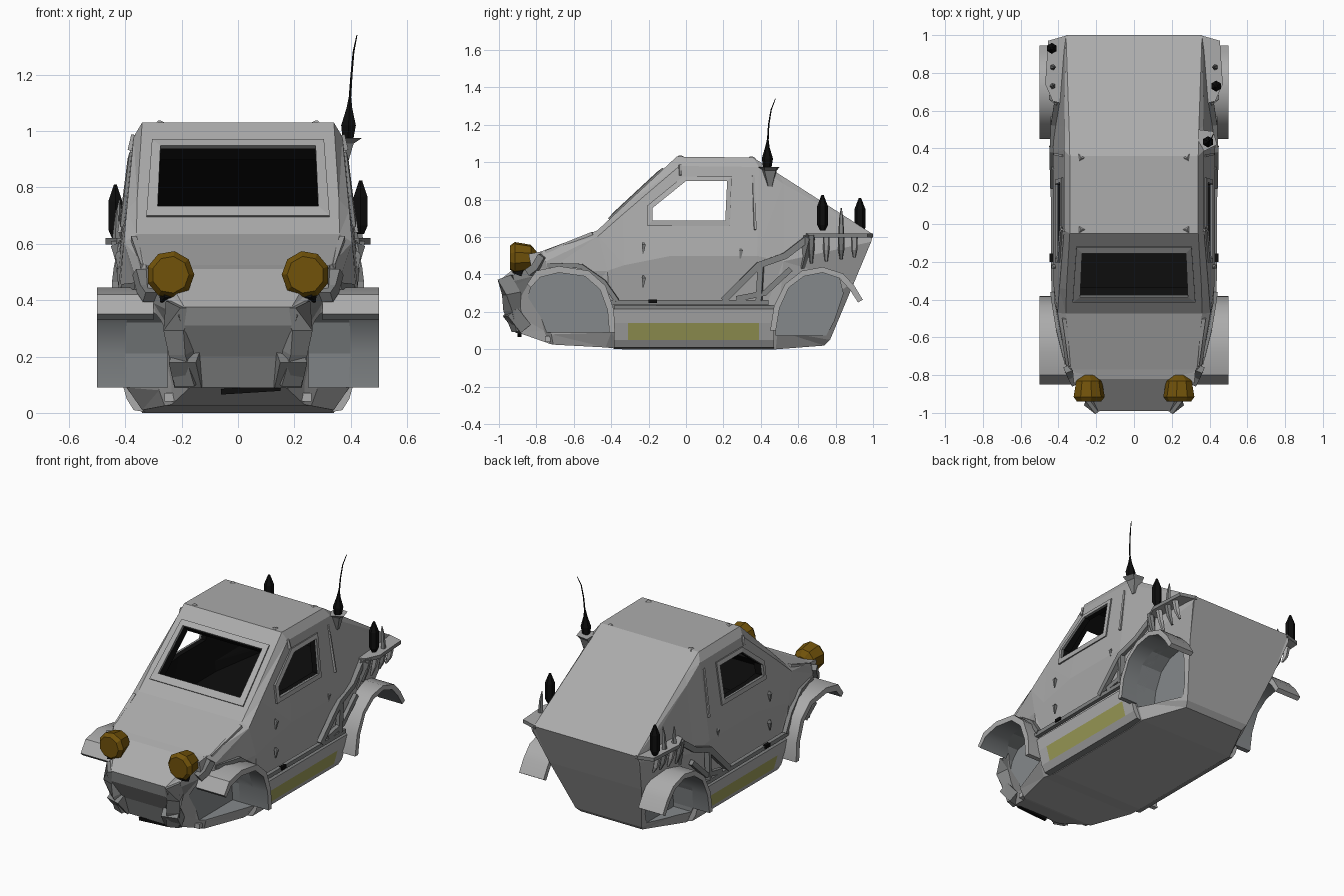
import bpy, bmesh, math
from mathutils import Vector as V

if "Cube" in bpy.data.objects:
    bpy.data.objects.remove(bpy.data.objects["Cube"])

# Palette: every part shares the same slots, faces pick an index
COLOURS = [("body grey", (.41, .41, .41)), ("trim grey", (.22, .225, .225)),
           ("well grey", (.235, .25, .258)), ("black", (.004, .004, .004)),
           ("lamp amber", (.165, .085, .003)), ("sill yellow", (.34, .34, .10))]
BODY, TRIM, WELL, BLACK, AMBER, YELLOW = range(6)
MATS = []
for label, rgb in COLOURS:
    m = bpy.data.materials.new(label)
    m.diffuse_color = (*rgb, 1)
    m.use_nodes = True
    m.node_tree.nodes["Principled BSDF"].inputs["Base Color"].default_value = m.diffuse_color
    MATS.append(m)


def sweep(name, rings, mat=BODY, mirror=False, paint=None, loop=False, tri=False, smooth=0):
    """Skin a series of closed rings; paint(ring, side) may override the colour."""
    bm = bmesh.new()
    vs = [[bm.verts.new(p) for p in r] for r in rings]
    n, k = len(vs[0]), len(vs)
    for i in range(k if loop else k - 1):
        a, b = vs[i], vs[(i + 1) % k]
        for j in range(n):
            f = bm.faces.new((a[j], a[(j + 1) % n], b[(j + 1) % n], b[j]))
            f.material_index = paint(i, j) if paint else mat
    if not loop:
        for cap in (vs[0][::-1], vs[-1]):
            bm.faces.new(cap).material_index = mat
    bmesh.ops.recalc_face_normals(bm, faces=bm.faces)
    if tri:
        bmesh.ops.triangulate(bm, faces=bm.faces)
    me = bpy.data.meshes.new(name)
    bm.to_mesh(me)
    bm.free()
    for m in MATS:
        me.materials.append(m)
    if smooth:
        me.shade_smooth()
        me.set_sharp_from_angle(angle=math.radians(smooth))
    ob = bpy.data.objects.new(name, me)
    bpy.context.collection.objects.link(ob)
    if mirror:
        ob.modifiers.new("mirror", 'MIRROR')
    return ob


def prism(name, poly, x0, x1, mat=BODY, **kw):
    """Extrude a (y, z) outline along x."""
    return sweep(name, [[(x, y, z) for y, z in poly] for x in (x0, x1)], mat, **kw)


def both(half):
    """Complete a half section, listed bottom to top, with its left side."""
    return list(half) + [(-x, y, z) for x, y, z in reversed(half)]


def bar(name, pts, w, h, mat=TRIM, mirror=True):
    """Square bar along a polyline."""
    pts, rings = [V(p) for p in pts], []
    for i, p in enumerate(pts):
        d = pts[min(i + 1, len(pts) - 1)] - pts[max(i - 1, 0)]
        q = d.to_track_quat('Z', 'Y')
        rings.append([p + q @ V((a * w / 2, b * h / 2, 0))
                      for a, b in ((-1, -1), (1, -1), (1, 1), (-1, 1))])
    return sweep(name, rings, mat, mirror)


def turned(name, stops, n, mat, axis='z', mirror=False):
    """Round part from (centre, radius) stops."""
    rings = []
    for c, r in stops:
        ring = []
        for i in range(n):
            t = math.tau * (i + .5) / n
            a, b = r * math.cos(t), r * math.sin(t)
            ring.append(V(c) + (V((a, b, 0)) if axis == 'z' else V((a, 0, b))))
        rings.append(ring)
    return sweep(name, rings, mat, mirror)


def frame(name, outer, inner, place, mirror=False):
    """Raised window surround between two outlines."""
    return sweep(name, [[place(u, v, d) for u, v in o] for o, d in
                        ((outer, -.01), (outer, .008), (inner, .012), (inner, -.004))],
                 TRIM, mirror, loop=True, paint=lambda i, j: BODY if i == 1 else TRIM)


def side_wall(u, v, d):
    return V((.43 - .125 * (v - .5) + d, u, v))


def screen(u, v, d):
    return V((u, -.05 - (1.03 - v) * 1.077, v)) + V((0, -.68, .73)) * d


# Body hull: floor, sill, belt, shoulder, top edge at each station
hull = [
    [(.17, -.90, .09), (.18, -.93, .2), (.20, -.985, .31), (.21, -1, .345), (.19, -.99, .375)],
    [(.235, -.73, .03), (.235, -.76, .10), (.30, -.82, .39), (.29, -.825, .46), (.27, -.82, .51)],
    [(.26, -.71, .025), (.28, -.72, .08), (.36, -.74, .42), (.36, -.75, .47), (.33, -.77, .525)],
    [(.34, -.43, .01), (.395, -.40, .09), (.42, -.42, .42), (.405, -.47, .605), (.36, -.475, .635)],
    [(.33, -.34, 0), (.37, -.33, .1), (.425, -.33, .45), (.395, -.34, .72), (.358, -.345, .756)],
    [(.33, -.1, 0), (.37, -.1, .1), (.43, -.08, .5), (.37, -.035, .98), (.34, -.05, 1.03)],
    [(.33, .36, 0), (.37, .38, .1), (.43, .38, .5), (.37, .39, .975), (.34, .36, 1.025)],
    [(.34, .48, 0), (.385, .49, .1), (.42, .52, .47), (.37, .52, .885), (.343, .5, .935)],
    [(.215, .74, .02), (.23, .77, .05), (.32, .90, .36), (.37, .99, .575), (.36, 1, .615)]]
body = sweep("body_shell", [both(h) for h in hull], BODY, tri=True)

# Cutters: cabin hollow, wheel wells, windows
cabin = [
    [(.36, -.35, .44), (.37, -.36, .5), (.34, -.41, .61)],
    [(.39, -.08, .44), (.40, -.08, .5), (.33, -.02, .98)],
    [(.39, .34, .44), (.40, .34, .5), (.33, .34, .98)],
    [(.27, .89, .46), (.28, .90, .5), (.31, .93, .58)]]
front_in = [(-.83, .33), (-.78, .385), (-.68, .41), (-.54, .39), (-.46, .32), (-.42, .21), (-.41, .09)]
front_out = [(-.85, .35), (-.80, .42), (-.68, .445), (-.52, .42), (-.43, .34), (-.385, .21), (-.38, .09)]
rear_in = [(.48, .10), (.50, .22), (.55, .33), (.63, .39), (.73, .41), (.82, .38), (.875, .32), (.92, .25)]
rear_out = [(.45, .10), (.47, .23), (.53, .35), (.62, .42), (.73, .44), (.84, .405), (.90, .34), (.945, .265)]
side_hole = [(-.18, .69), (.21, .69), (.22, .90), (0, .90), (-.18, .755)]
side_rim = [(-.205, .66), (.235, .66), (.245, .925), (-.015, .925), (-.205, .77)]
screen_hole = [(-.285, .725), (.285, .725), (.275, .94), (-.275, .94)]
screen_rim = [(-.325, .695), (.325, .695), (.305, .965), (-.305, .965)]
cutters = [
    sweep("cabin_cutter", [both(c) for c in cabin], BLACK, tri=True),
    prism("front_well_cutter", front_in + [(-.9, .09)], .25, .6, WELL, mirror=True),
    prism("rear_well_cutter", rear_in[:6] + [(.84, .3), (.79, .15), (.75, .075), (.48, .075)],
          .25, .6, WELL, mirror=True),
    prism("side_window_cutter", side_hole, -.6, .6, BLACK),
    sweep("windscreen_cutter", [[screen(u, v, d) for u, v in screen_hole] for d in (.1, -.1)], BLACK)]
for c in cutters:
    c.hide_render = True
    m = body.modifiers.new("cut", 'BOOLEAN')
    m.object, m.operation, m.solver = c, 'DIFFERENCE', 'EXACT'
dg = bpy.context.evaluated_depsgraph_get()
cut_mesh = bpy.data.meshes.new_from_object(body.evaluated_get(dg))
body.modifiers.clear()
body.data = cut_mesh
for c in cutters:
    bpy.data.objects.remove(c)

# Darker nose panel below the hood lip
for p in cut_mesh.polygons:
    if p.material_index == BODY and p.center.y < -.87 and p.normal.z < .2:
        p.material_index = TRIM

# Window surrounds
frame("side_window_frame", side_rim, side_hole, side_wall, True)
frame("windscreen_frame", screen_rim, screen_hole, screen)

# Fenders: shell around each wheel opening, inner faces in well grey
for name, out, inn, x0 in (("front_fender", front_out, front_in, .30),
                           ("rear_fender", rear_out, rear_in, .33)):
    n = len(out)
    prism(name, out + inn[::-1], x0, .50, BODY, mirror=True, smooth=35,
          paint=lambda i, j, n=n: WELL if j >= n else BODY)

# Running boards with a yellow band
board = [(.33, .003), (.37, .01), (.395, .05), (.42, .14), (.432, .215), (.40, .235)]
sweep("running_board", [[(x, y, z) for x, z in board] for y in (-.385, -.31, .39, .47)], BODY, True,
      paint=lambda i, j: YELLOW if (i, j) == (1, 2) else TRIM if j in (0, 4, 5) else BODY)
bar("sill_rail", [(.425, -.40, .25), (.43, .44, .25)], .025, .025)
bar("sill_catch", [(.437, -.20, .257), (.437, -.155, .257)], .02, .02, BLACK)

# Bracing along the body sides
bar("rear_brace", [(.43, .20, .26), (.432, .39, .45), (.425, .53, .50), (.405, .66, .60)], .03, .035)
bar("rear_brace_upright", [(.43, .39, .26), (.432, .40, .44)], .03, .03)
bar("rear_brace_strut", [(.43, .27, .27), (.43, .42, .30), (.43, .56, .43)], .025, .03)
bar("front_fender_rail", [(.355, -.74, .45), (.40, -.56, .445), (.42, -.44, .36), (.43, -.37, .26)], .025, .025)
bar("quarter_rib", [(.375, .36, .93), (.42, .37, .64)], .012, .012, BODY)

# Small hinges, handles and roof corner gussets
for i, (y, z) in enumerate(((-.23, .54), (-.23, .36), (.29, .51))):
    turned(f"door_fitting_{i}", [((.424, y, z - .03), .004), ((.426, y + .005, z + .02), .014),
                                 ((.42, y, z + .035), .004)], 4, TRIM, mirror=True)
for i, (x, y, z) in enumerate(((.28, -.03, 1.025), (.28, .35, 1.02))):
    turned(f"roof_gusset_{i}", [((x, y, z), .03), ((x, y, z + .012), .006)], 3, BODY, mirror=True)
bar("pillar_gusset", [(.365, -.035, .985), (.378, -.03, .93)], .012, .025, BODY)
bar("hood_edge_rib", [(.335, -.75, .52), (.37, -.50, .62)], .02, .016, BODY)

# Headlamps with brackets
turned("headlamp", [((.24, -.80, .49), .035), ((.24, -.83, .49), .07), ((.24, -.915, .49), .085),
                    ((.24, -.94, .49), .066)], 9, AMBER, 'y', True)
bar("headlamp_mount", [(.28, -.83, .47), (.29, -.73, .49)], .08, .08, BODY)
bar("headlamp_bracket", [(.31, -.84, .41), (.33, -.80, .44), (.345, -.765, .50)], .05, .04)
bar("headlamp_foot", [(.24, -.88, .44), (.235, -.895, .40)], .07, .05, BLACK)

# Front bumper posts, chin strip and grille slot
bar("bumper_post", [(.20, -.95, .385), (.215, -.93, .30), (.19, -.92, .22), (.175, -.88, .11)], .075, .09)
bar("bumper_foot", [(.19, -.94, .20), (.17, -.87, .11)], .10, .07)
bar("chin_strip", [(-.26, -.74, .055), (.26, -.74, .055)], .03, .03, BODY, False)
bar("chin_slot", [(-.06, -.89, .075), (.15, -.89, .088)], .02, .02, BLACK, False)

# Rear side ledges with hanging posts
ledge = [(.35, .63), (.43, .65), (.47, .74), (.455, .97), (.35, 1.0)]
sweep("rear_ledge", [[(x, y, z) for x, y in ledge] for z in (.598, .62)], BODY, True,
      paint=lambda i, j: TRIM)
for i, y in enumerate((.67, .75, .83, .90)):
    turned(f"ledge_post_{i}", [((.40, y, .46 + .01 * i), .008), ((.42, y, .53), .017),
                               ((.435, y, .61), .02)], 5, BODY if i % 2 else TRIM, mirror=True)
bar("ledge_stay", [(.37, .62, .44), (.42, .66, .60)], .04, .05)
turned("ledge_spike", [((.43, .83, .62), .016), ((.425, .83, .70), .012),
                       ((.42, .83, .755), .003)], 5, TRIM, mirror=True)


def canister(name, x, y, z):
    turned(name, [((x, y, z), .014), ((x, y, z + .03), .029), ((x, y, z + .13), .029),
                  ((x, y, z + .19), .006)], 6, BLACK)


canister("right_canister", .435, .73, .635)
canister("left_canister", -.435, .93, .62)
turned("left_spike", [((-.43, .73, .62), .016), ((-.43, .73, .72), .004)], 5, TRIM)

# Aerial on its bracket
sweep("aerial_bracket", [[(.35, .43, .87), (.385, .44, .87), (.385, .46, .87), (.35, .465, .87)],
                         [(.34, .40, .955), (.41, .42, .955), (.40, .48, .955), (.34, .485, .955)],
                         [(.34, .37, .975), (.44, .42, .975), (.42, .49, .975), (.34, .50, .975)]],
      BODY, paint=lambda i, j: TRIM)
turned("aerial_base", [((.39, .435, .97), .022), ((.392, .435, 1.02), .03), ((.395, .435, 1.08), .012),
                       ((.397, .437, 1.12), .005)], 6, BLACK)
turned("aerial_whip", [((.397, .437, 1.11), .005), ((.403, .442, 1.2), .004),
                       ((.41, .455, 1.28), .0035), ((.422, .478, 1.34), .002)], 5, BLACK)
